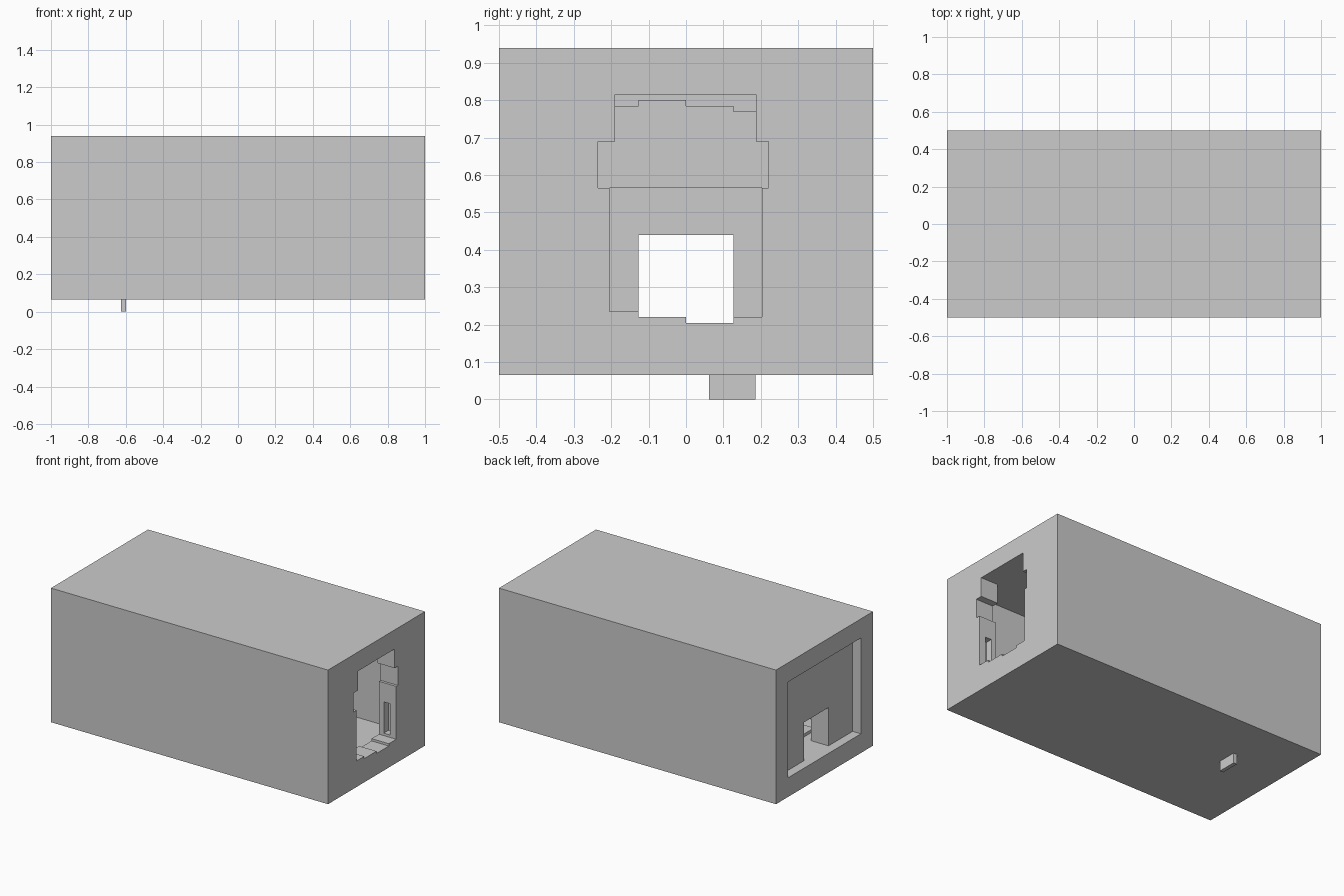
import bpy, bmesh

if "Cube" in bpy.data.objects:
    bpy.data.objects.remove(bpy.data.objects["Cube"])


def prism(name, profile, x0, x1):
    """Extrude a (y, z) profile along x."""
    bm = bmesh.new()
    face = bm.faces.new([bm.verts.new((x0, y, z)) for y, z in profile])
    ext = bmesh.ops.extrude_face_region(bm, geom=[face])
    moved = [g for g in ext["geom"] if isinstance(g, bmesh.types.BMVert)]
    bmesh.ops.translate(bm, verts=moved, vec=(x1 - x0, 0, 0))
    bmesh.ops.recalc_face_normals(bm, faces=bm.faces)
    mesh = bpy.data.meshes.new(name)
    bm.to_mesh(mesh)
    bm.free()
    obj = bpy.data.objects.new(name, mesh)
    bpy.context.collection.objects.link(obj)
    return obj


def box(name, x0, x1, y0, y1, z0, z1):
    return prism(name, [(y0, z0), (y1, z0), (y1, z1), (y0, z1)], x0, x1)


def cut(target, cutter):
    mod = target.modifiers.new("cut", 'BOOLEAN')
    mod.operation = 'DIFFERENCE'
    mod.solver = 'EXACT'
    mod.object = cutter
    bpy.context.view_layer.objects.active = target
    bpy.ops.object.modifier_apply(modifier=mod.name)
    bpy.data.objects.remove(cutter)


# Outer block with a wide tunnel, open at the -x end
shell = box("outer_shell", -1, 1, -0.5, 0.5, 0.065, 0.94)
cut(shell, box("tunnel_cutter", -1.1, 0.875, -0.375, 0.375, 0.19, 0.815))

# Ragged brick gateway through the +x wall
gateway = [(-0.19, 0.815), (-0.19, 0.69), (-0.235, 0.69), (-0.235, 0.565),
           (-0.205, 0.565), (-0.205, 0.235), (-0.127, 0.235), (-0.127, 0.22),
           (0, 0.22), (0, 0.205), (0.127, 0.205), (0.127, 0.22),
           (0.203, 0.22), (0.203, 0.565), (0.22, 0.565), (0.22, 0.69),
           (0.187, 0.69), (0.187, 0.815)]
cut(shell, prism("gateway_cutter", gateway, 0.85, 1.1))

# Gate slots in both jambs
for side in (-1, 1):
    ys = sorted((side * 0.15, side * 0.25))
    cut(shell, box("slot_cutter", 0.91, 0.955, *ys, 0.236, 0.44))

# Partition with a doorway near the -x end
partition = [(-0.375, 0.19), (-0.127, 0.19), (-0.127, 0.44), (0.127, 0.44),
             (0.127, 0.19), (0.375, 0.19), (0.375, 0.815), (-0.375, 0.815)]
prism("partition_wall", partition, -0.94, -0.815)

# Stepped brick lintel above the doorway
lintel = [(-0.25, 0.565), (0.25, 0.565), (0.25, 0.77), (0.127, 0.77),
          (0.127, 0.785), (0, 0.785), (0, 0.8), (-0.127, 0.8),
          (-0.127, 0.785), (-0.25, 0.785)]
prism("brick_lintel", lintel, -0.815, -0.75)

# Low floor brick beside the doorway
box("floor_brick", -0.75, -0.625, -0.25, -0.13, 0.19, 0.21)

# Peg passing out through the floor
box("floor_peg", -0.625, -0.6, 0.062, 0.186, 0.0, 0.2)
